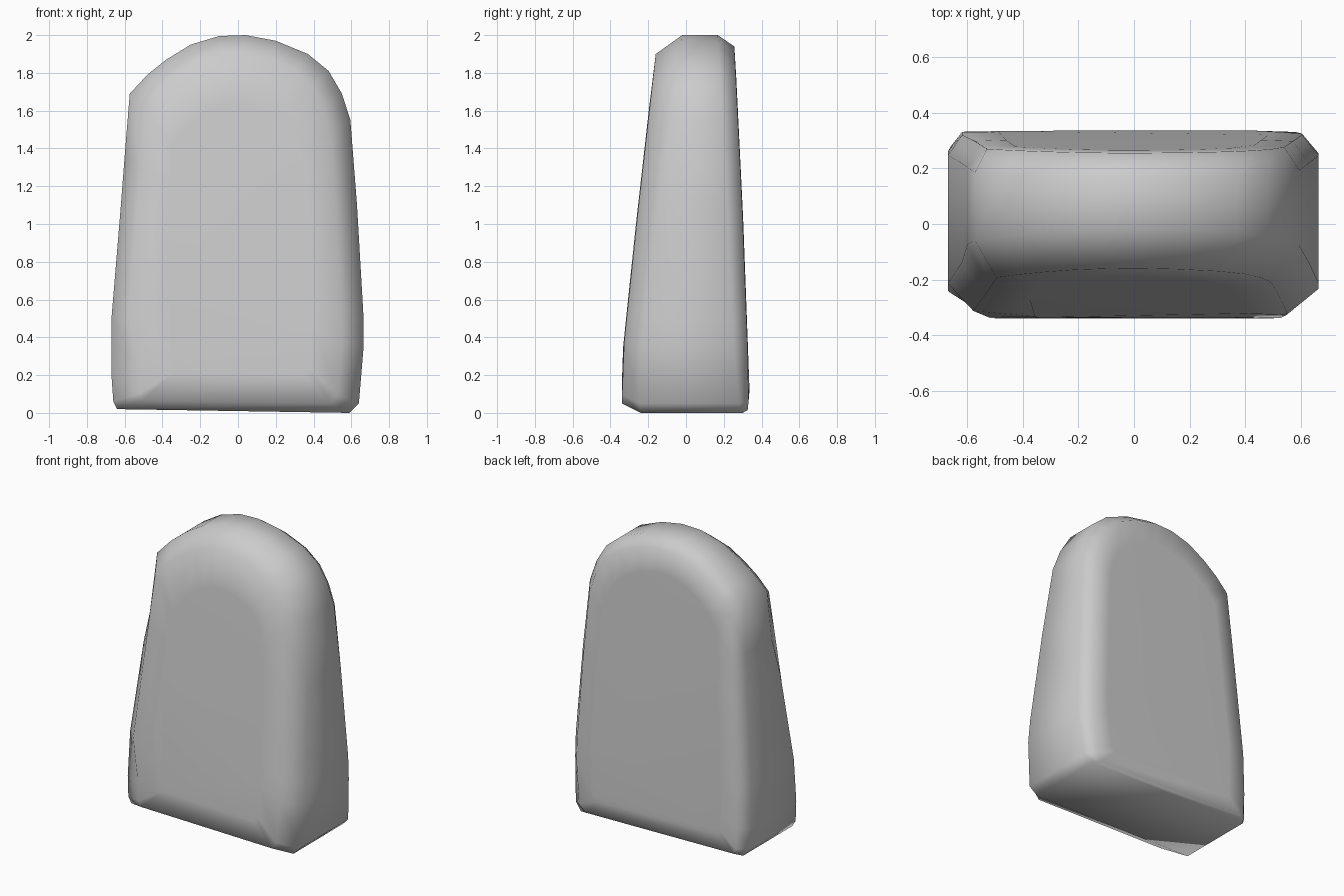
import bpy
import bmesh

if "Cube" in bpy.data.objects:
    bpy.data.objects.remove(bpy.data.objects["Cube"], do_unlink=True)

# Worn outline of the slab (x, z), from the bottom left over the arched top
OUTLINE = [(-0.64, 0.02), (-0.66, 0.06), (-0.67, 0.2), (-0.67, 0.5), (-0.62, 1.1),
           (-0.6, 1.36), (-0.573, 1.69), (-0.48, 1.79), (-0.38, 1.87), (-0.25, 1.95),
           (-0.1, 1.995), (0.04, 2.0), (0.2, 1.97), (0.37, 1.9), (0.48, 1.81),
           (0.55, 1.69), (0.595, 1.55), (0.63, 1.1), (0.665, 0.5), (0.665, 0.35),
           (0.64, 0.05), (0.59, 0.0)]

# Slab faces lean inward as they rise: (z, y)
FRONT = [(0, -0.33), (0.05, -0.34), (0.35, -0.33), (1.0, -0.262), (1.9, -0.16), (2, -0.15)]
BACK = [(0, 0.325), (0.1, 0.335), (1.0, 0.302), (2, 0.253)]
BACK_CHAMFER = [(0, 0.025), (0.1, 0.07), (2, 0.085)]


def lerp(table, z):
    for (z0, v0), (z1, v1) in zip(table, table[1:]):
        if z <= z1:
            return v0 + (v1 - v0) * max(0, z - z0) / (z1 - z0)
    return table[-1][1]


def ring(bm, left, right, top, bottom, depth, worn=False):
    """One loop of the outline, inset on each side, with y given by depth(z)."""
    verts = []
    for x, z in OUTLINE:
        px = x * (1 - (left if x < 0 else right) / 0.66)
        pz = bottom + z * (2 - top - bottom) / 2
        if worn and x < -0.5 and z < 0.3:      # chipped lower corner
            px += 0.05
        y = depth(pz)
        if not worn and abs(z - 1.36) < 0.01 and x < 0 and y < 0:  # nick in the edge
            y += 0.03
        verts.append(bm.verts.new((px, y, pz)))
    return verts


bm = bmesh.new()
rings = [
    ring(bm, 0.26, 0.27, 0.36, 0.2, lambda z: lerp(FRONT, z) - 0.003, True),
    ring(bm, 0.09, 0.115, 0.1, 0.05, lambda z: lerp(FRONT, z), True),
    ring(bm, 0, 0, 0, 0, lambda z: lerp(FRONT, z) + 0.09 + 0.02 * z),
    ring(bm, 0, 0, 0, 0, lambda z: lerp(BACK, z) - lerp(BACK_CHAMFER, z)),
    ring(bm, 0.05, 0.06, 0.06, 0.015, lambda z: lerp(BACK, z)),
    ring(bm, 0.17, 0.18, 0.22, 0.12, lambda z: lerp(BACK, z) + 0.002),
]
count = len(OUTLINE)
for a, b in zip(rings, rings[1:]):
    for i in range(count):
        j = (i + 1) % count
        bm.faces.new((a[i], a[j], b[j], b[i]))
bm.faces.new(rings[0])
bm.faces.new(rings[-1])
bmesh.ops.recalc_face_normals(bm, faces=bm.faces)
for face in bm.faces:
    face.smooth = True

mesh = bpy.data.meshes.new("stone_slab")
bm.to_mesh(mesh)
bm.free()
slab = bpy.data.objects.new("stone_slab", mesh)
bpy.context.collection.objects.link(slab)

# Plain grey stone
stone = bpy.data.materials.new("grey_stone")
stone.use_nodes = True
colour = (0.6, 0.6, 0.6, 1)
stone.diffuse_color = colour
stone.node_tree.nodes["Principled BSDF"].inputs["Base Color"].default_value = colour
mesh.materials.append(stone)
